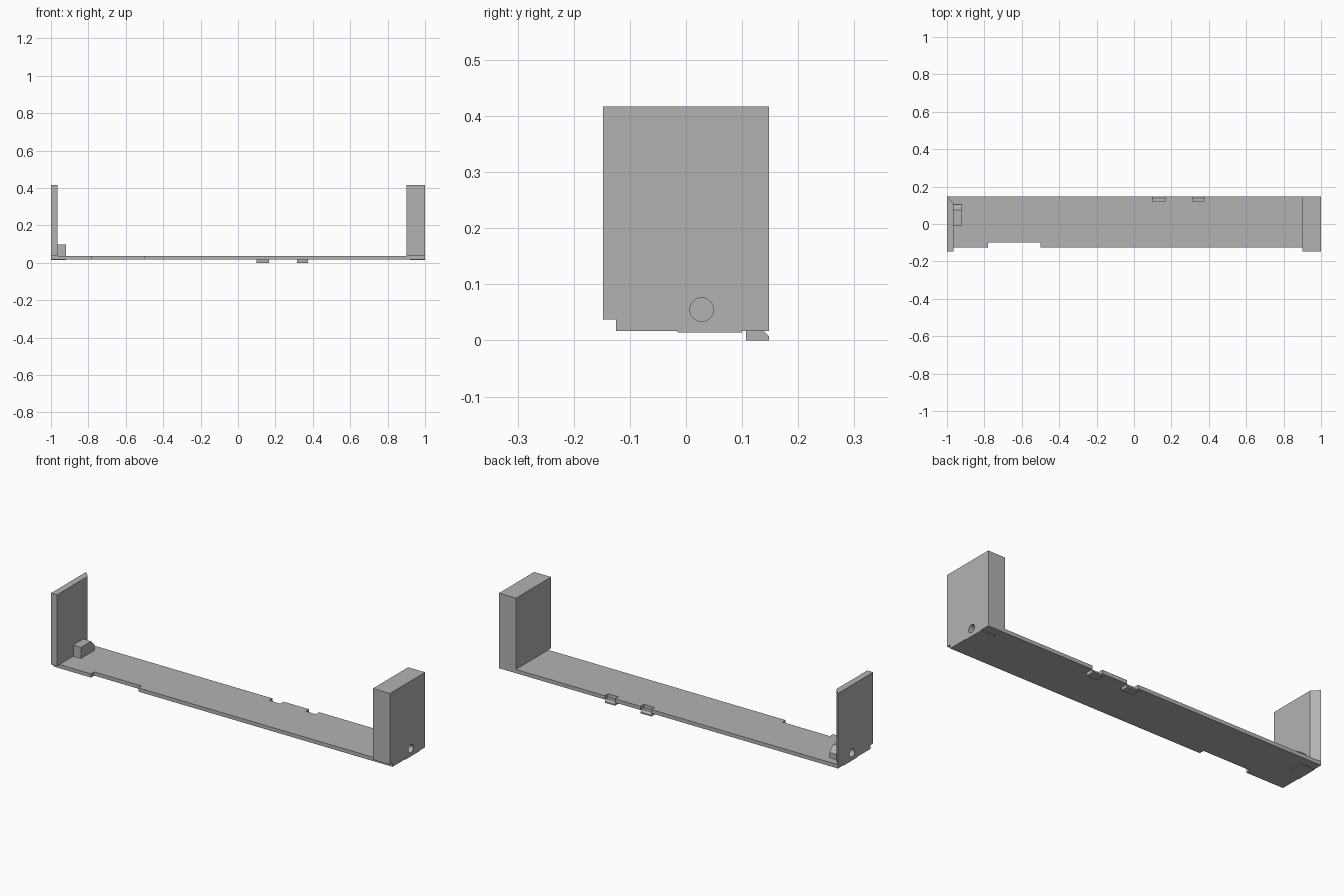
import bpy, bmesh
from mathutils import Matrix, Vector

if "Cube" in bpy.data.objects:
    bpy.data.objects.remove(bpy.data.objects["Cube"])

grey = bpy.data.materials.new("plain grey")
grey.use_nodes = True
colour = (0.45, 0.45, 0.45, 1)
grey.diffuse_color = colour
grey.node_tree.nodes["Principled BSDF"].inputs["Base Color"].default_value = colour

BOTTOM, FLOOR, TOP = 0.017, 0.037, 0.417
FRONT, BACK = -0.125, 0.148
WALL_FRONT = -0.148
INNER_LEFT, INNER_RIGHT = -0.965, 0.9


def prism(name, points, low, high, axis="z"):
    """Extrude a plan (x, y) along z, or a side profile (y, z) along x."""
    place = (lambda p, d: (p[0], p[1], d)) if axis == "z" else (lambda p, d: (d, p[0], p[1]))
    bm = bmesh.new()
    face = bm.faces.new([bm.verts.new(place(p, low)) for p in points])
    extruded = bmesh.ops.extrude_face_region(bm, geom=[face])["geom"]
    shift = Vector(place((0, 0), high - low))
    bmesh.ops.translate(bm, vec=shift, verts=[v for v in extruded if isinstance(v, bmesh.types.BMVert)])
    bmesh.ops.recalc_face_normals(bm, faces=bm.faces)
    return finish(name, bm)


def finish(name, bm):
    mesh = bpy.data.meshes.new(name)
    bm.to_mesh(mesh)
    bm.free()
    mesh.materials.append(grey)
    obj = bpy.data.objects.new(name, mesh)
    bpy.context.collection.objects.link(obj)
    return obj


def rect(x0, x1, y0, y1):
    return [(x0, y0), (x1, y0), (x1, y1), (x0, y1)]


def cut(obj, cutter):
    mod = obj.modifiers.new("hole", "BOOLEAN")
    mod.operation, mod.solver, mod.object = "DIFFERENCE", "EXACT", cutter


# Base plate with a shallow front recess and two back slots
tabs = [(0.10, 0.165), (0.315, 0.375)]
outline = [(-1, FRONT), (-0.78, FRONT), (-0.78, -0.098), (-0.5, -0.098), (-0.5, FRONT),
           (1, FRONT), (1, BACK)]
for left, right in reversed(tabs):
    outline += [(right, BACK), (right, 0.12), (left, 0.12), (left, BACK)]
outline.append((-1, BACK))
base = prism("base_plate", outline, BOTTOM, FLOOR)

# Clip tabs hanging under the slots
clip = [(0.107, BOTTOM), (0.107, 0), (BACK, 0), (BACK, 0.007), (0.138, BOTTOM)]
for i, (left, right) in enumerate(tabs):
    prism(f"clip_tab_{i + 1}", clip, left, right, "x")

# End walls, the thin one bevelled at its inner back corner
right_wall = prism("thick_end_wall", rect(INNER_RIGHT, 1, WALL_FRONT, BACK), FLOOR, TOP)
left_wall = prism("thin_end_wall", [(-1, WALL_FRONT), (INNER_LEFT, WALL_FRONT),
                                    (INNER_LEFT, 0.112), (-1, BACK)], FLOOR, TOP)

# Pivot boss inside the thin wall, sloped at the back
boss = prism("pivot_boss", [(-0.01, FLOOR), (0.105, FLOOR), (0.105, 0.065),
                            (0.075, 0.097), (-0.01, 0.097)], INNER_LEFT, -0.92, "x")

# Thin pads under both ends
for name, x0, x1 in (("left_pad", -1, -0.92), ("right_pad", 0.92, 1)):
    prism(name, rect(x0, x1, -0.015, 0.1), 0.014, BOTTOM)

# Blind pivot holes in the outer faces
for side, parts in ((-1, (left_wall, boss, base)), (1, (right_wall, base))):
    bm = bmesh.new()
    bmesh.ops.create_cone(bm, cap_ends=True, segments=32, radius1=0.021, radius2=0.021, depth=0.12,
                          matrix=Matrix.Translation((side * 1.01, 0.028, 0.055))
                          @ Matrix.Rotation(1.570796, 4, "Y"))
    cutter = finish("hole_cutter", bm)
    for part in parts:
        cut(part, cutter)
    # Bake the cut and drop the cutter
    bpy.context.view_layer.update()
    for part in parts:
        graph = bpy.context.evaluated_depsgraph_get()
        baked = bpy.data.meshes.new_from_object(part.evaluated_get(graph))
        part.modifiers.clear()
        part.data = baked
    bpy.data.objects.remove(cutter)
